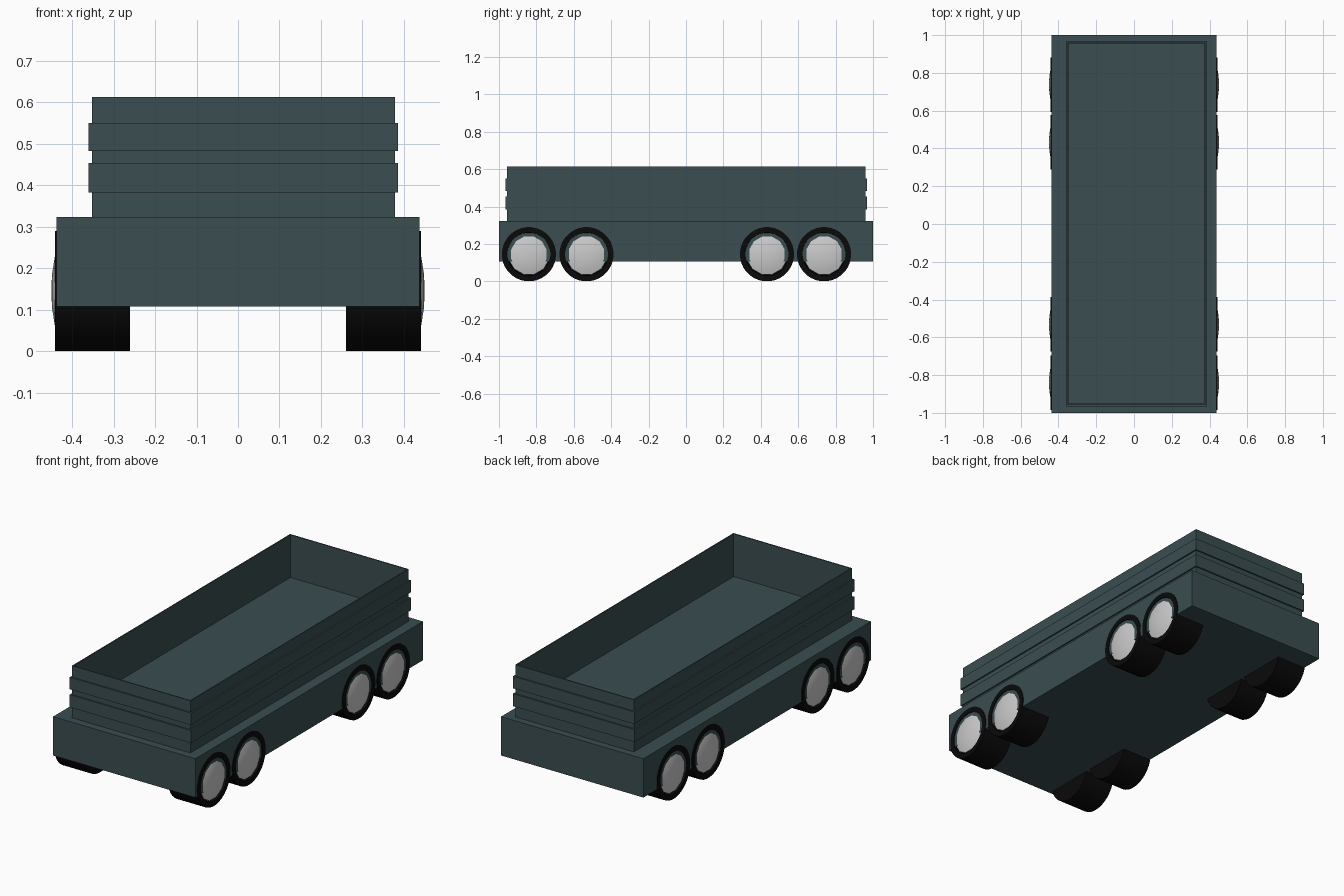
import bpy, bmesh
from math import cos, sin, pi, radians

if "Cube" in bpy.data.objects:
    bpy.data.objects.remove(bpy.data.objects["Cube"])


def material(name, rgb):
    m = bpy.data.materials.new(name)
    m.diffuse_color = (*rgb, 1)
    m.use_nodes = True
    m.node_tree.nodes["Principled BSDF"].inputs["Base Color"].default_value = m.diffuse_color
    return m


PAINT = material("slate_paint", (0.042, 0.075, 0.082))
RUBBER = material("black_rubber", (0.003, 0.003, 0.003))
METAL = material("light_metal", (0.55, 0.55, 0.55))


def loft(name, rings, mat, smooth=False):
    """Bridge a list of equal-sized point rings and cap both ends."""
    bm = bmesh.new()
    loops = [[bm.verts.new(p) for p in ring] for ring in rings]
    n = len(loops[0])
    for a, b in zip(loops, loops[1:]):
        for i in range(n):
            j = (i + 1) % n
            bm.faces.new((a[i], a[j], b[j], b[i]))
    bm.faces.new(loops[0])
    bm.faces.new(loops[-1])
    bmesh.ops.recalc_face_normals(bm, faces=bm.faces)
    me = bpy.data.meshes.new(name)
    bm.to_mesh(me)
    bm.free()
    me.materials.append(mat)
    ob = bpy.data.objects.new(name, me)
    bpy.context.collection.objects.link(ob)
    if smooth:
        bpy.ops.object.select_all(action='DESELECT')
        ob.select_set(True)
        bpy.context.view_layer.objects.active = ob
        bpy.ops.object.shade_smooth_by_angle(angle=radians(35))
    return ob


def rect(x0, x1, y0, y1, z, out=0.0):
    return [(x0 - out, y0 - out, z), (x1 + out, y0 - out, z),
            (x1 + out, y1 + out, z), (x0 - out, y1 + out, z)]


def wheel_part(name, side, y, profile, sides, mat):
    """Turn an (x, radius) profile around the axle."""
    rings = [[(side * x, y + r * cos(2 * pi * (i + 0.5) / sides),
               0.145 + r * sin(2 * pi * (i + 0.5) / sides))
              for i in range(sides)] for x, r in profile]
    return loft(name, rings, mat, True)


# chassis slab
loft("chassis", [rect(-0.438, 0.438, -1, 1, z) for z in (0.107, 0.323)], PAINT)

# open cargo tub: outer wall with two raised bands, rim, inner wall, floor
RIB, WALL = 0.008, -0.006
section = [(0.323, 0), (0.383, 0), (0.383, RIB), (0.453, RIB), (0.453, 0),
           (0.483, 0), (0.483, RIB), (0.550, RIB), (0.550, 0), (0.613, 0),
           (0.613, WALL), (0.375, WALL)]
loft("cargo_tub", [rect(-0.352, 0.378, -0.957, 0.961, z, o) for z, o in section], PAINT)

# four axles: tyre plus domed hub cap on each side
tyre = [(0.26, 0.145), (0.441, 0.145), (0.441, 0.116), (0.425, 0.112)]
hub = [(0.42, 0.113), (0.434, 0.111), (0.442, 0.085), (0.448, 0.045), (0.450, 0.012)]
for n, y in enumerate((-0.84, -0.532, 0.433, 0.738), 1):
    for label, side in (("left", -1), ("right", 1)):
        wheel_part(f"tyre_{label}_{n}", side, y, tyre, 32, RUBBER)
        wheel_part(f"hub_cap_{label}_{n}", side, y, hub, 12, METAL)
